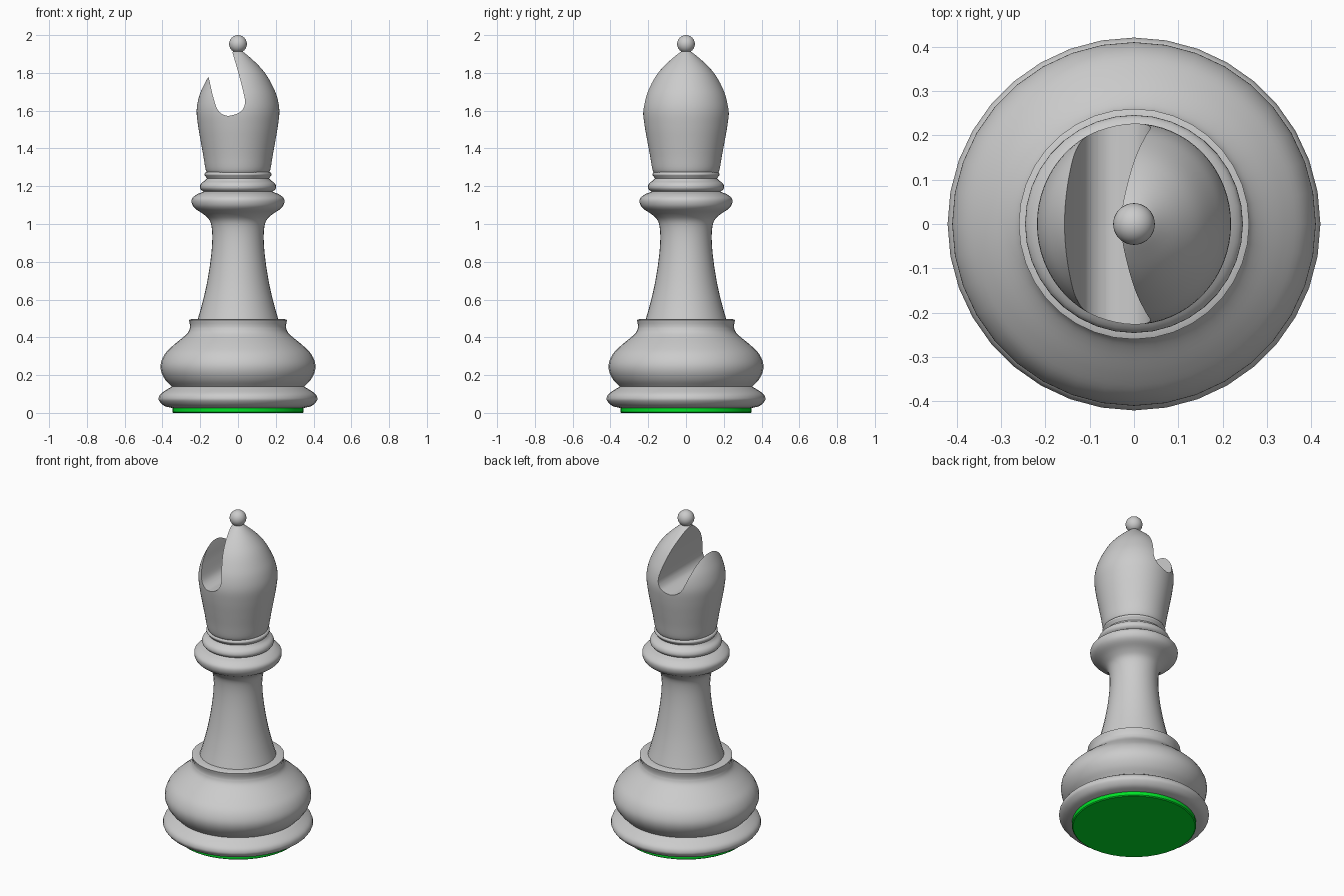
import bpy, bmesh, math
from mathutils import Vector

if "Cube" in bpy.data.objects:
    bpy.data.objects.remove(bpy.data.objects["Cube"])


def smooth(pts, n=4):
    """Catmull-Rom curve through 2D points."""
    p = [Vector(q) for q in pts]
    p = [p[0] * 2 - p[1]] + p + [p[-1] * 2 - p[-2]]
    out = []
    for i in range(1, len(p) - 2):
        a, b, c, d = p[i - 1:i + 3]
        for k in range(n):
            t = k / n
            out.append(0.5 * (2 * b + (c - a) * t + (2 * a - 5 * b + 4 * c - d) * t * t
                              + (3 * b - a - 3 * c + d) * t ** 3))
    return out + [p[-2]]


def add_object(name, bm):
    bmesh.ops.recalc_face_normals(bm, faces=bm.faces)
    me = bpy.data.meshes.new(name)
    bm.to_mesh(me)
    bm.free()
    ob = bpy.data.objects.new(name, me)
    bpy.context.collection.objects.link(ob)
    return ob


def activate(ob):
    bpy.ops.object.select_all(action='DESELECT')
    ob.select_set(True)
    bpy.context.view_layer.objects.active = ob


def shade(ob, angle=35):
    activate(ob)
    bpy.ops.object.shade_smooth_by_angle(angle=math.radians(angle))


def lathe(name, profile, segs, sx=1.0):
    """Turn (radius, z) points into a closed solid."""
    bm = bmesh.new()
    rings = []
    for r, z in profile:
        rings.append([bm.verts.new((sx * r * math.cos(2 * math.pi * i / segs),
                                    r * math.sin(2 * math.pi * i / segs), z))
                      for i in range(segs)])
    for a, b in zip(rings, rings[1:]):
        for i in range(segs):
            j = (i + 1) % segs
            bm.faces.new((a[i], a[j], b[j], b[i]))
    bm.faces.new(rings[0][::-1])
    bm.faces.new(rings[-1])
    return add_object(name, bm)


# Felt pad
felt = lathe("felt_pad", [(.342, 0), (.348, .005), (.348, .03)], 40)
green = bpy.data.materials.new("green_felt")
green.diffuse_color = (0.0, 0.75, 0.02, 1)
green.use_nodes = True
green.node_tree.nodes["Principled BSDF"].inputs["Base Color"].default_value = green.diffuse_color
felt.data.materials.append(green)
shade(felt)

# Foot ring and bulging base
foot = lathe("foot_ring", smooth([(.345, .025), (.39, .037), (.415, .06), (.42, .08),
                                  (.405, .105), (.35, .14)]), 36)
base = lathe("base_bulge", smooth([(.35, .138), (.385, .175), (.407, .22), (.408, .265),
                                   (.385, .315), (.34, .36), (.285, .405), (.262, .43),
                                   (.253, .455)])
             + [(.256, .475), (.26, .492), (.245, .497), (.2, .497)], 36)

# Slender stem flaring into the wide collar
stem = lathe("stem", smooth([(.215, .49), (.192, .57), (.168, .67), (.149, .78), (.138, .88),
                             (.137, .96), (.148, 1.015), (.18, 1.05), (.225, 1.08),
                             (.243, 1.105), (.243, 1.135), (.215, 1.158), (.185, 1.17),
                             (.172, 1.18)]), 36)

# Thin rings under the head
rings = lathe("neck_rings", smooth([(.165, 1.165), (.192, 1.178), (.202, 1.195), (.195, 1.215),
                                    (.175, 1.23), (.165, 1.242)])
              + smooth([(.172, 1.252), (.178, 1.262), (.172, 1.273), (.155, 1.276)]), 36)
for ob in (foot, base, stem, rings):
    shade(ob)

# Head, slightly narrower across x
head = lathe("head", smooth([(.165, 1.265), (.178, 1.29), (.19, 1.36), (.205, 1.44), (.219, 1.52),
                             (.227, 1.60), (.215, 1.67), (.19, 1.73), (.155, 1.79), (.112, 1.84),
                             (.062, 1.885), (.03, 1.91), (.008, 1.925)]), 64, sx=.965)

# Slot cutter, straight through front to back
slot = [(-.25, 2.1)] + smooth([(-.19, 1.90), (-.153, 1.765), (-.132, 1.675), (-.106, 1.602),
                               (-.063, 1.574), (-.02, 1.579), (.018, 1.598), (.037, 1.64),
                               (.028, 1.70), (.002, 1.80), (-.03, 1.91)], 5) + [(-.07, 2.1)]
bm = bmesh.new()
face = bm.faces.new([bm.verts.new((x, -.4, z)) for x, z in slot])
ext = bmesh.ops.extrude_face_region(bm, geom=[face])
bmesh.ops.translate(bm, vec=(0, .8, 0),
                    verts=[v for v in ext["geom"] if isinstance(v, bmesh.types.BMVert)])
cutter = add_object("slot_cutter", bm)
cutter.hide_render = True

cut = head.modifiers.new("slot", 'BOOLEAN')
cut.operation = 'DIFFERENCE'
cut.solver = 'EXACT'
cut.object = cutter
activate(head)
bpy.ops.object.modifier_apply(modifier=cut.name)
bpy.data.objects.remove(cutter)
shade(head)

# Ball finial
bm = bmesh.new()
bmesh.ops.create_uvsphere(bm, u_segments=32, v_segments=20, radius=.047)
bmesh.ops.translate(bm, vec=(0, 0, 1.953), verts=bm.verts)
shade(add_object("top_ball", bm))
